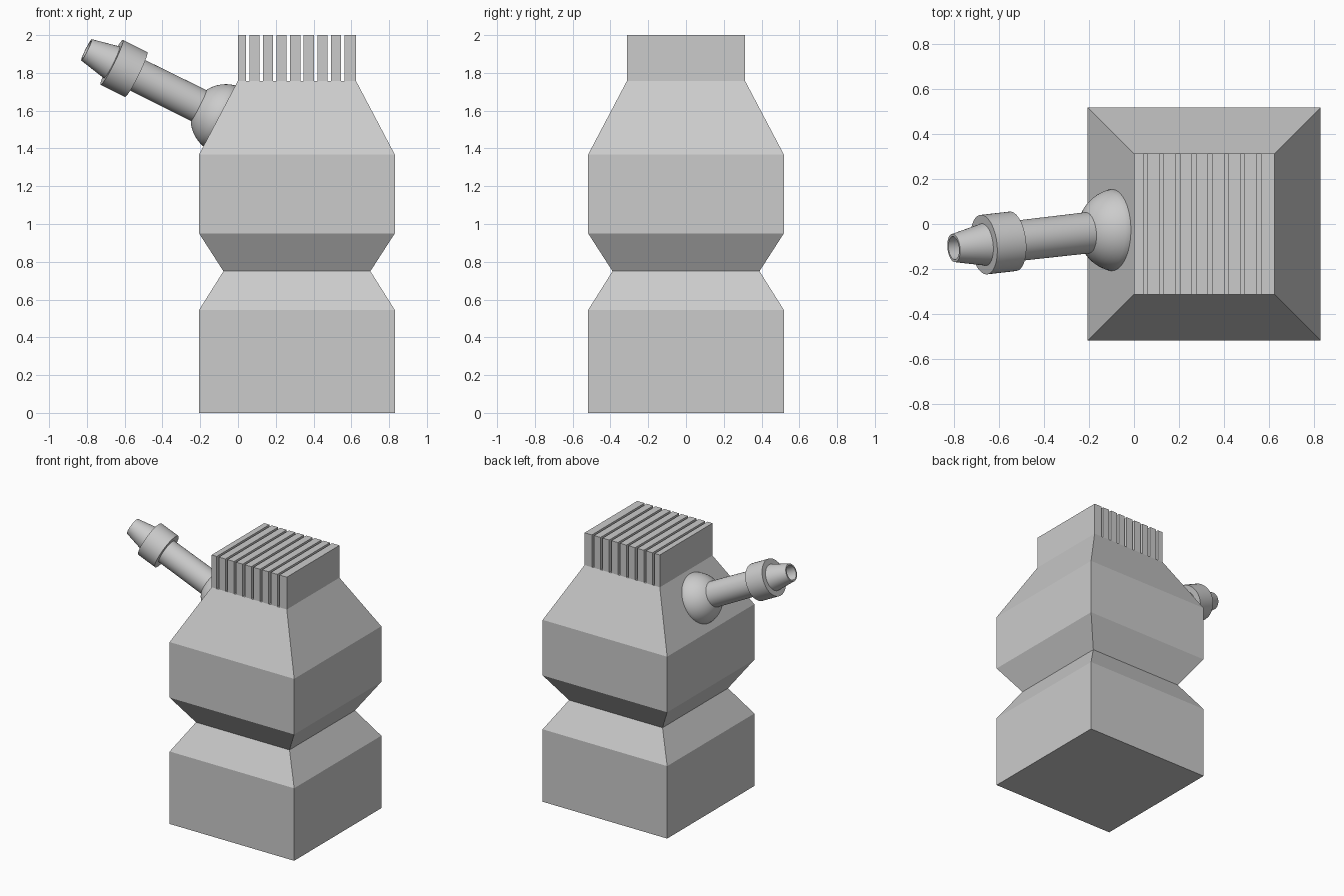
import bpy, bmesh, math
from mathutils import Vector

if "Cube" in bpy.data.objects:
    bpy.data.objects.remove(bpy.data.objects["Cube"])

CX = 0.312  # x centre of the square body


def finish(name, bm, smooth=False):
    bmesh.ops.recalc_face_normals(bm, faces=bm.faces)
    me = bpy.data.meshes.new(name)
    bm.to_mesh(me)
    bm.free()
    ob = bpy.data.objects.new(name, me)
    bpy.context.collection.objects.link(ob)
    if smooth:
        bpy.ops.object.select_all(action='DESELECT')
        ob.select_set(True)
        bpy.context.view_layer.objects.active = ob
        bpy.ops.object.shade_smooth_by_angle(angle=math.radians(30))
    return ob


def stack(name, rings):
    """Join rings of equal length into a closed skin."""
    bm = bmesh.new()
    loops = [[bm.verts.new(p) for p in r] for r in rings]
    n = len(loops[0])
    for a, b in zip(loops, loops[1:]):
        for i in range(n):
            j = (i + 1) % n
            bm.faces.new((a[i], a[j], b[j], b[i]))
    bm.faces.new(loops[0][::-1])
    bm.faces.new(loops[-1])
    return bm


def square(h, z):
    return [(CX + sx * h, sy * h, z) for sx, sy in ((-1, -1), (1, -1), (1, 1), (-1, 1))]


def revolve(name, profile, origin, axis, n=48):
    """Turn (radius, distance) points around an axis."""
    rot = Vector(axis).to_track_quat('Z', 'Y')
    rings = []
    for r, t in profile:
        rings.append([Vector(origin) + rot @ Vector((r * math.cos(a), r * math.sin(a), t))
                      for a in (2 * math.pi * i / n for i in range(n))])
    return finish(name, stack(name, rings), True)


# waisted square body
sections = [(0.518, 0), (0.518, 0.545), (0.389, 0.75), (0.518, 0.95),
            (0.518, 1.368), (0.313, 1.757)]
finish("body", stack("body", [square(h, z) for h, z in sections]))

# row of upright fins on top, separated by narrow slots
start, end = CX - 0.313, CX + 0.313
edges = [start]
for i in range(8):
    s = 0.042 + 0.072 * i
    edges += [s, s + 0.018]
edges.append(end)
for k in range(0, len(edges), 2):
    x0, x1 = edges[k], edges[k + 1]
    rings = [[(x0, -0.313, z), (x1, -0.313, z), (x1, 0.313, z), (x0, 0.313, z)]
             for z in (1.757, 2.0)]
    finish(f"fin_{k // 2 + 1}", stack("fin", rings))

# domed socket on the left slope
normal = Vector((-0.389, 0, 0.205)).normalized()
base = Vector((-0.1, -0.027, 1.573))
R, sink = 0.186, 0.04
a0 = math.asin(sink / R)
dome = [(0.181, -0.005)]
for i in range(11):
    a = a0 + (math.radians(85) - a0) * i / 10
    dome.append((R * math.cos(a), R * math.sin(a) - sink))
revolve("socket_dome", dome, base, normal)

# turned nozzle: shaft, collar, tapered tip with a bore
tip = Vector((-0.802, -0.107, 1.922))
nozzle = [(0.092, 0.04), (0.09, 0.493), (0.133, 0.493), (0.133, 0.638),
          (0.094, 0.638), (0.063, 0.788), (0.052, 0.788), (0.052, 0.65)]
revolve("nozzle", nozzle, base, tip - base)
